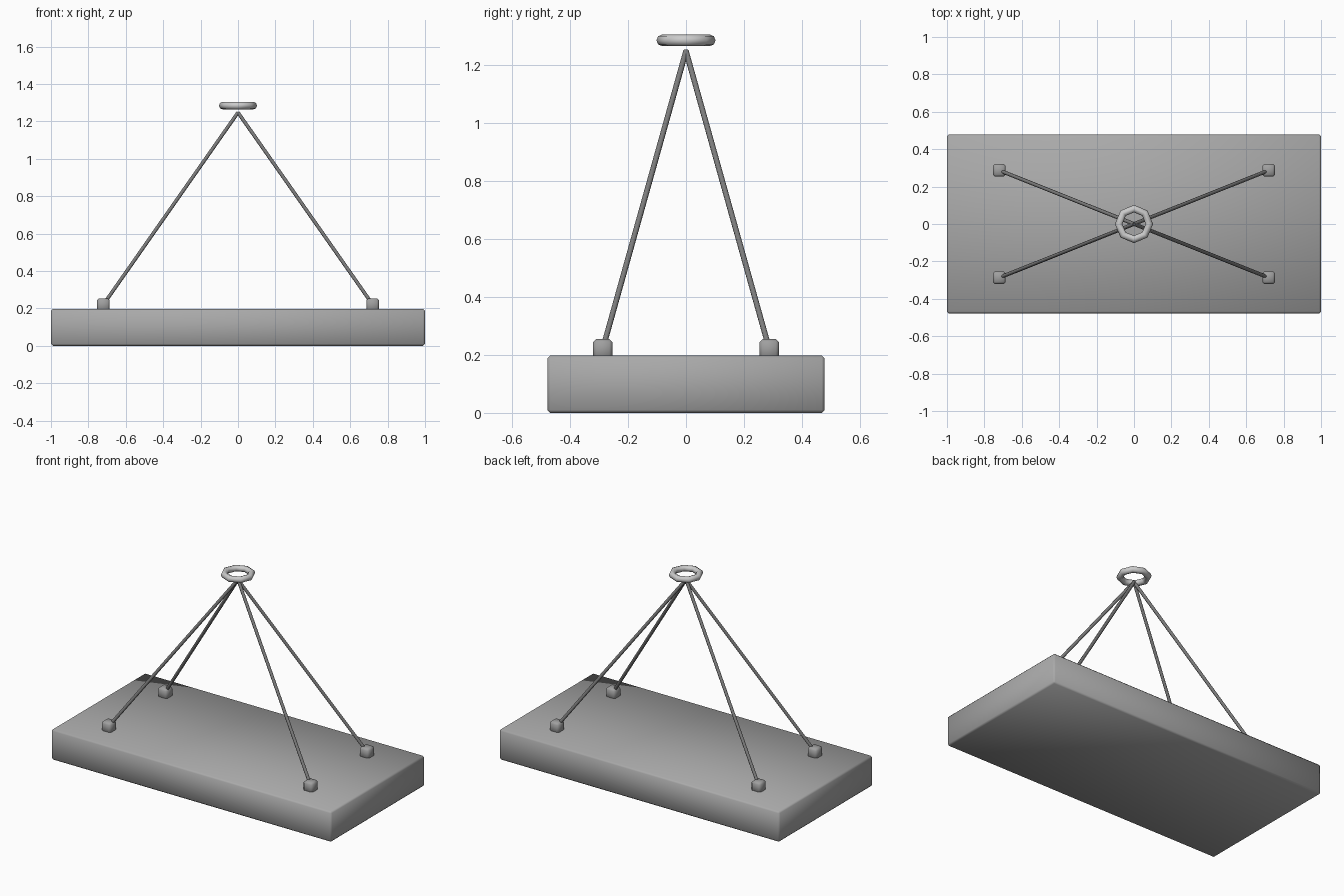
import bpy
from mathutils import Vector

if "Cube" in bpy.data.objects:
    bpy.data.objects.remove(bpy.data.objects["Cube"])


def grey(name, v):
    mat = bpy.data.materials.new(name)
    mat.diffuse_color = (v, v, v, 1)
    mat.use_nodes = True
    mat.node_tree.nodes["Principled BSDF"].inputs["Base Color"].default_value = mat.diffuse_color
    return mat


CONCRETE, STEEL, RING = grey("concrete", 0.4), grey("steel", 0.2), grey("ring_metal", 0.8)
ANCHOR = grey("anchor_metal", 0.35)


def finish(obj, name, mat):
    obj.name = name
    obj.data.materials.append(mat)
    for p in obj.data.polygons:
        p.use_smooth = True


def block(name, size, centre, bevel, mat):
    bpy.ops.mesh.primitive_cube_add(size=1, location=centre)
    obj = bpy.context.object
    obj.scale = size
    bpy.ops.object.transform_apply(location=False, rotation=False, scale=True)
    mod = obj.modifiers.new("edge_bevel", 'BEVEL')
    mod.width = bevel
    mod.segments = 1
    finish(obj, name, mat)


def rod(name, a, b, radius, sides=8):
    a, b = Vector(a), Vector(b)
    d = b - a
    bpy.ops.mesh.primitive_cylinder_add(vertices=sides, radius=radius, depth=d.length,
                                        location=(a + b) / 2)
    obj = bpy.context.object
    obj.rotation_mode = 'QUATERNION'
    obj.rotation_quaternion = d.to_track_quat('Z', 'Y')
    finish(obj, name, STEEL)
    bpy.ops.object.shade_smooth_by_angle(angle=1.0)


# Suspended slab
block("slab", (2.0, 0.956, 0.197), (0, 0, 0.0985), 0.01, CONCRETE)

# Corner anchors and the slings rising from them
for sx, side in ((-1, "left"), (1, "right")):
    for sy, end in ((-1, "front"), (1, "back")):
        x, y = 0.72 * sx, 0.287 * sy
        block(f"anchor_{end}_{side}", (0.068, 0.068, 0.07), (x, y, 0.219), 0.011, ANCHOR)
        rod(f"sling_{end}_{side}", (x, y, 0.22), (0, 0, 1.247), 0.01)

# Lifting ring
bpy.ops.mesh.primitive_torus_add(major_radius=0.082, minor_radius=0.02, major_segments=8,
                                 minor_segments=8, location=(0, 0, 1.284))
finish(bpy.context.object, "lifting_ring", RING)
